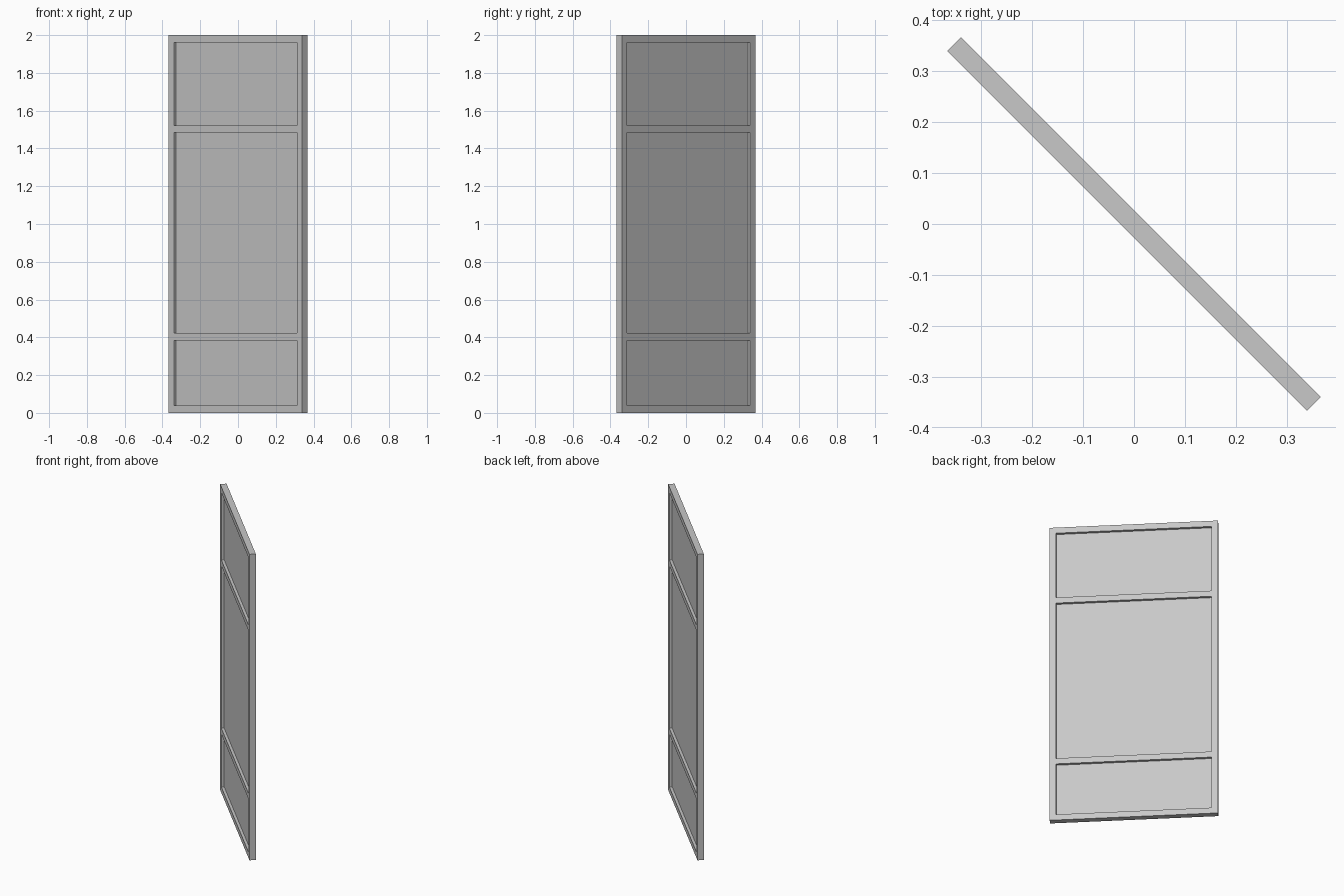
import bpy, bmesh
from math import radians
from mathutils import Matrix

if "Cube" in bpy.data.objects:
    bpy.data.objects.remove(bpy.data.objects["Cube"])

BAR = 0.038                      # bar width and frame depth
WIDTH, HEIGHT = 1.0, 2.0
PANE = 0.004                     # pane thickness
TURN = Matrix.Rotation(radians(-45), 4, 'Z')

grey = bpy.data.materials.new("light_grey")
grey.use_nodes = True
colour = (0.58, 0.58, 0.58, 1)
grey.diffuse_color = colour
grey.node_tree.nodes["Principled BSDF"].inputs["Base Color"].default_value = colour

# Bar edges across and up the frame; odd cells in both directions are openings
xs = [-WIDTH / 2, BAR - WIDTH / 2, WIDTH / 2 - BAR, WIDTH / 2]
zs = [0]
for rail_bottom in (0, 0.384, 1.484, HEIGHT - BAR):
    zs += [rail_bottom, rail_bottom + BAR]
zs = zs[1:]


def slab(name, cells, depth):
    """Thick sheet made of the chosen grid cells, centred on the turned plane."""
    bm = bmesh.new()
    for i, j in cells:
        corners = ((i, j), (i + 1, j), (i + 1, j + 1), (i, j + 1))
        bm.faces.new([bm.verts.new((xs[a], -depth / 2, zs[b])) for a, b in corners])
    bmesh.ops.remove_doubles(bm, verts=bm.verts, dist=0.0001)
    out = bmesh.ops.extrude_face_region(bm, geom=bm.faces[:], use_keep_orig=True)
    moved = [g for g in out["geom"] if isinstance(g, bmesh.types.BMVert)]
    bmesh.ops.translate(bm, verts=moved, vec=(0, depth, 0))
    bmesh.ops.recalc_face_normals(bm, faces=bm.faces[:])
    bm.transform(TURN)
    mesh = bpy.data.meshes.new(name)
    bm.to_mesh(mesh)
    bm.free()
    mesh.materials.append(grey)
    obj = bpy.data.objects.new(name, mesh)
    bpy.context.collection.objects.link(obj)


# Frame with two cross rails
grid = [(i, j) for i in range(len(xs) - 1) for j in range(len(zs) - 1)]
openings = [(i, j) for i, j in grid if i % 2 and j % 2]
slab("frame", [c for c in grid if c not in openings], BAR)

# Thin panes set midway in the frame depth
for name, cell in zip(("lower_pane", "middle_pane", "upper_pane"), openings):
    slab(name, [cell], PANE)
